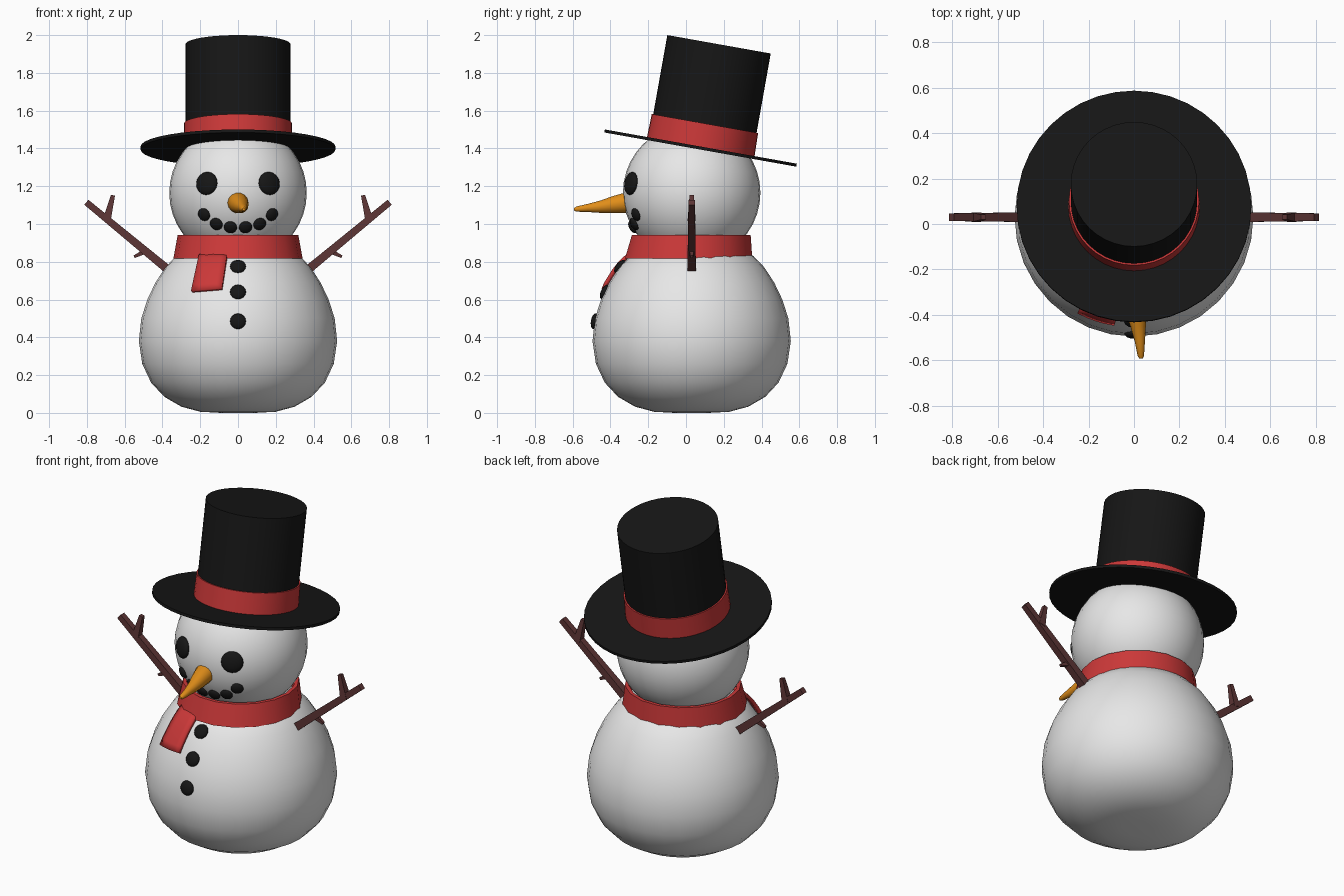
import bpy, bmesh, math
from mathutils import Vector, Matrix

if "Cube" in bpy.data.objects:
    bpy.data.objects.remove(bpy.data.objects["Cube"])

CY = 0.03                     # y of the snow figure's axis


def mat(name, r, g, b):
    m = bpy.data.materials.new(name)
    m.diffuse_color = (r, g, b, 1)
    m.use_nodes = True
    m.node_tree.nodes["Principled BSDF"].inputs["Base Color"].default_value = m.diffuse_color
    return m


SNOW = mat("snow white", 0.8, 0.8, 0.8)
BLACK = mat("coal black", 0.008, 0.008, 0.008)
RED = mat("cloth red", 0.6, 0.04, 0.04)
ORANGE = mat("carrot orange", 0.75, 0.27, 0.01)
BROWN = mat("bark brown", 0.11, 0.036, 0.036)


def finish(name, bm, material, angle=40):
    bmesh.ops.recalc_face_normals(bm, faces=bm.faces[:])
    me = bpy.data.meshes.new(name)
    bm.to_mesh(me)
    bm.free()
    me.materials.append(material)
    ob = bpy.data.objects.new(name, me)
    bpy.context.collection.objects.link(ob)
    if angle:
        bpy.ops.object.select_all(action='DESELECT')
        ob.select_set(True)
        bpy.context.view_layer.objects.active = ob
        bpy.ops.object.shade_smooth_by_angle(angle=math.radians(angle))
    return ob


def lathe(name, rings, material, n=32, matrix=Matrix(), closed=False, angle=40):
    """Revolve (radius, z, y offset, x offset) rings about z."""
    bm = bmesh.new()
    loops = []
    for ring in rings:
        r, z, oy, ox = (tuple(ring) + (0, 0))[:4]
        loops.append([bm.verts.new((ox + r * math.cos(2 * math.pi * i / n),
                                    oy + r * math.sin(2 * math.pi * i / n), z)) for i in range(n)])
    pairs = list(zip(loops, loops[1:])) + ([(loops[-1], loops[0])] if closed else [])
    for a, b in pairs:
        for i in range(n):
            bm.faces.new((a[i], a[(i + 1) % n], b[(i + 1) % n], b[i]))
    if not closed:
        bm.faces.new(loops[0])
        bm.faces.new(loops[-1])
    bm.transform(matrix)
    return finish(name, bm, material, angle)


# Body: squashed ball with a flattened base
BODY = [(0.09, 0), (0.2, 0.006), (0.3, 0.033), (0.39, 0.085), (0.46, 0.16), (0.507, 0.26),
        (0.525, 0.38), (0.512, 0.5), (0.48, 0.6), (0.437, 0.69), (0.385, 0.77),
        (0.328, 0.83), (0.2, 0.9), (0.05, 0.92)]
lathe("body", BODY, SNOW, 32, Matrix.Translation((0, CY, 0)), angle=60)


def body_radius(z):
    for (r0, z0), (r1, z1) in zip(BODY, BODY[1:]):
        if z <= z1:
            return r0 + (r1 - r0) * (z - z0) / (z1 - z0)
    return 0


# Head
HEAD_R, HEAD_C = 0.364, Vector((0, CY, 1.165))
bm = bmesh.new()
bmesh.ops.create_uvsphere(bm, u_segments=32, v_segments=20, radius=HEAD_R,
                          matrix=Matrix.Translation(HEAD_C))
finish("head", bm, SNOW, 60)


# Coal pieces: flattened balls lying on the snow
def coal(name, pos, normal, r, thick):
    bm = bmesh.new()
    bmesh.ops.create_uvsphere(bm, u_segments=16, v_segments=10, radius=1)
    rot = normal.to_track_quat('Z', 'Y').to_matrix().to_4x4()
    bm.transform(Matrix.Translation(pos) @ rot @ Matrix.Diagonal((r, r, thick, 1)))
    finish(name, bm, BLACK, 60)


def face_coal(name, x, z, r, thick):
    dz = z - HEAD_C.z
    d = Vector((x, -math.sqrt(HEAD_R ** 2 - x * x - dz * dz), dz))
    coal(name, HEAD_C + d, d.normalized(), r, thick)


for side, s in (("left", -1), ("right", 1)):
    face_coal("eye_" + side, s * 0.165, 1.215, 0.062, 0.025)
    for i, (x, z) in enumerate(((0.04, 0.983), (0.115, 1.0), (0.18, 1.05))):
        face_coal(f"mouth_{side}_{i + 1}", s * x, z, 0.035, 0.018)

for i, z in enumerate((0.775, 0.64, 0.485)):
    slope = (body_radius(z + 0.04) - body_radius(z - 0.04)) / 0.08
    coal(f"button_{i + 1}", Vector((0, CY - body_radius(z), z)),
         Vector((0, -1, -slope)).normalized(), 0.042, 0.02)

# Carrot nose: tapering rings drooping forward and a little sideways
# (ring z becomes forward distance after the rotation)
nose = [(0.057, 0.28, 1.115), (0.055, 0.325, 1.112, 0.0), (0.046, 0.39, 1.102, 0.01),
        (0.034, 0.45, 1.092, 0.018), (0.022, 0.52, 1.085, 0.026),
        (0.014, 0.58, 1.079, 0.03), (0.007, 0.592, 1.078, 0.031)]
lathe("carrot_nose", nose, ORANGE, 14, Matrix.Rotation(math.pi / 2, 4, 'X'), angle=50)

# Scarf collar
lathe("scarf_collar", [(0.342, 0.818, 0.014), (0.319, 0.943, 0.028),
                       (0.298, 0.943, 0.028), (0.318, 0.818, 0.014)], RED, 18, closed=True, angle=30)

# Scarf tail draped over the body
bm = bmesh.new()
COLS, ROWS = 4, 6
grid = []
for j in range(ROWS + 1):
    t = j / ROWS
    row = []
    for i in range(COLS + 1):
        u = i / COLS
        x = -0.20 - 0.045 * t + u * (0.145 + 0.015 * t)
        z = 0.85 + (0.642 + 0.013 * u - 0.85) * t
        r = body_radius(z) + 0.022
        row.append(bm.verts.new((x, CY - math.sqrt(r * r - x * x), z)))
    grid.append(row)
for a, b in zip(grid, grid[1:]):
    for i in range(COLS):
        bm.faces.new((a[i], b[i], b[i + 1], a[i + 1]))
tail = finish("scarf_tail", bm, RED, 35)
sol = tail.modifiers.new("thickness", 'SOLIDIFY')
sol.thickness = 0.02
sol.offset = 0


# Arms: squared sticks with two twigs each
def stick(bm, p0, p1, w0, w1):
    p0, p1 = Vector(p0), Vector(p1)
    d = p1 - p0
    m = (Matrix.Translation((p0 + p1) / 2) @ d.to_track_quat('Z', 'Y').to_matrix().to_4x4()
         @ Matrix.Rotation(math.pi / 4, 4, 'Z'))
    k = math.sqrt(0.5)
    bmesh.ops.create_cone(bm, cap_ends=True, segments=4, radius1=w0 * k, radius2=w1 * k,
                          depth=d.length, matrix=m)


for side, s in (("left", -1), ("right", 1)):
    bm = bmesh.new()
    stick(bm, (s * 0.33, CY, 0.725), (s * 0.803, CY, 1.115), 0.046, 0.034)
    stick(bm, (s * 0.695, CY, 1.02), (s * 0.662, CY, 1.152), 0.042, 0.022)
    stick(bm, (s * 0.48, CY, 0.862), (s * 0.55, CY, 0.826), 0.03, 0.014)
    finish("arm_" + side, bm, BROWN, 0)

# Top hat, tipped backwards
TILT = Matrix.Translation((0, 0.077, 1.402)) @ Matrix.Rotation(math.radians(-10.1), 4, 'X')
lathe("hat_brim", [(0.516, -0.008), (0.516, 0.008)], BLACK, 40, TILT)
lathe("hat_crown", [(0.278, 0.0), (0.278, 0.558)], BLACK, 40, TILT)
lathe("hat_band", [(0.289, 0.006), (0.286, 0.132), (0.274, 0.132), (0.274, 0.006)],
      RED, 40, TILT, closed=True)
